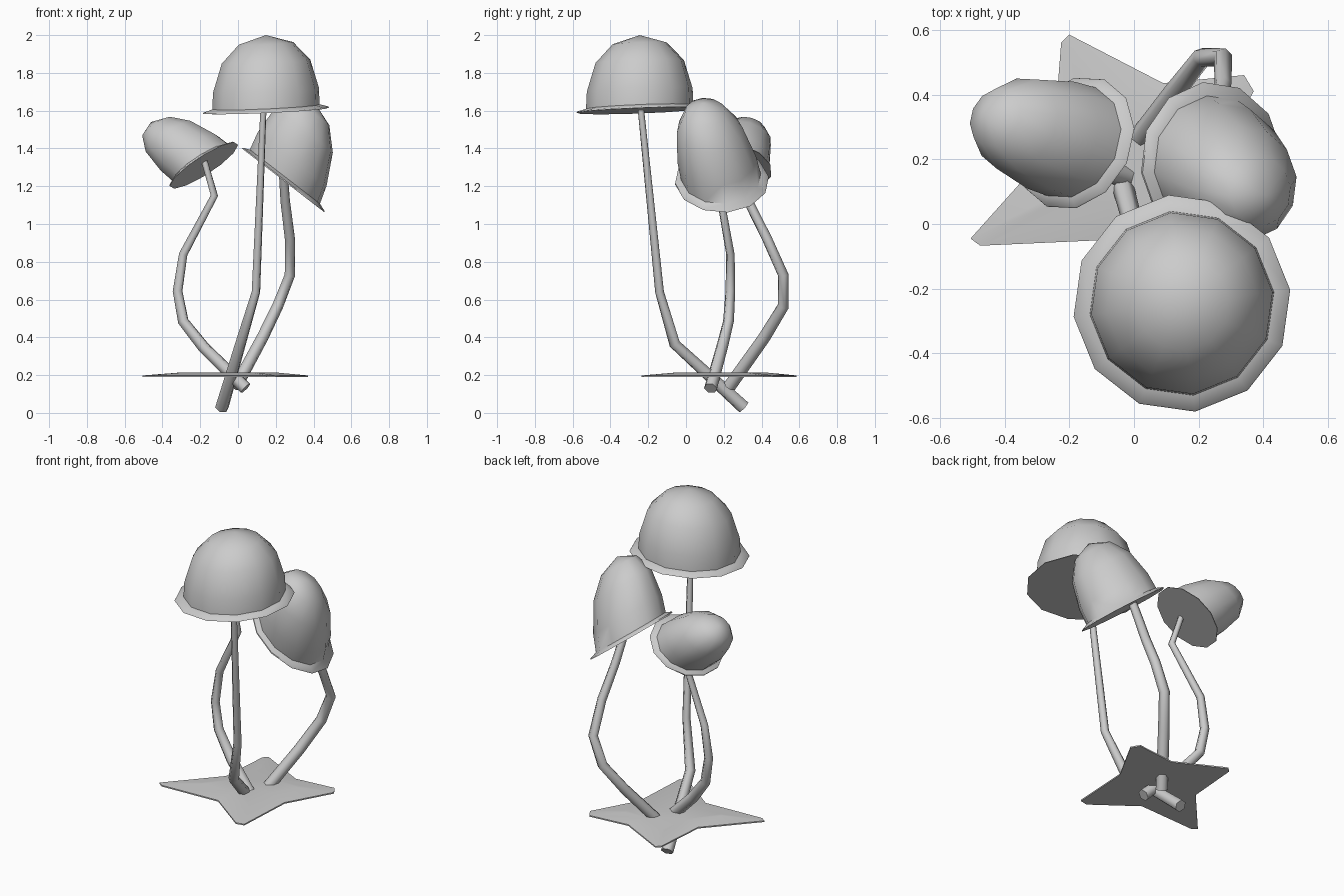
import bpy, bmesh, math
from mathutils import Vector

if "Cube" in bpy.data.objects:
    bpy.data.objects.remove(bpy.data.objects["Cube"])


def finish(name, bm, angle):
    bmesh.ops.recalc_face_normals(bm, faces=bm.faces)
    mesh = bpy.data.meshes.new(name)
    bm.to_mesh(mesh)
    bm.free()
    obj = bpy.data.objects.new(name, mesh)
    bpy.context.collection.objects.link(obj)
    shade(obj, angle)


def shade(obj, angle):
    bpy.ops.object.select_all(action='DESELECT')
    bpy.context.view_layer.objects.active = obj
    obj.select_set(True)
    bpy.ops.object.shade_smooth_by_angle(angle=math.radians(angle))


# Cap: brim and dome rings, leaned and sheared by two rim vectors and an axis
CAP_PROFILE = [(1, 0), (.99, .015), (.85, .05), (.837, .275), (.70, .65), (.43, .89)]


def cap(name, centre, u, v, axis, sides=12, phase=math.radians(7)):
    centre, u, v, axis = map(Vector, (centre, u, v, axis))
    bm = bmesh.new()
    rings = []
    for r, h in CAP_PROFILE:
        angles = [phase + math.tau * i / sides for i in range(sides)]
        rings.append([bm.verts.new(centre + axis * h + r * (u * math.cos(a) + v * math.sin(a)))
                      for a in angles])
    for low, high in zip(rings, rings[1:]):
        for i in range(sides):
            j = (i + 1) % sides
            bm.faces.new((low[i], low[j], high[j], high[i]))
    apex = bm.verts.new(centre + axis)
    for i in range(sides):
        bm.faces.new((rings[-1][i], rings[-1][(i + 1) % sides], apex))
    bm.faces.new(rings[0][::-1])
    finish(name, bm, 50)


# Stem: six-sided tapered tube along a bent path
def stem(name, path, r_base, r_top):
    curve = bpy.data.curves.new(name, 'CURVE')
    curve.dimensions = '3D'
    curve.bevel_depth = 1
    curve.bevel_resolution = 1
    curve.use_fill_caps = True
    spline = curve.splines.new('POLY')
    spline.points.add(len(path) - 1)
    for i, (point, co) in enumerate(zip(spline.points, path)):
        point.co = (*co, 1)
        point.radius = r_base + (r_top - r_base) * i / (len(path) - 1)
    obj = bpy.data.objects.new(name, curve)
    bpy.context.collection.objects.link(obj)
    bpy.ops.object.select_all(action='DESELECT')
    bpy.context.view_layer.objects.active = obj
    obj.select_set(True)
    bpy.ops.object.convert(target='MESH')
    shade(bpy.context.object, 65)


# Ground patch: four-pointed slab with a slightly raised middle
def ground_patch():
    outline = [(-.505, -.045), (-.475, -.067), (-.10, -.05), (.15, -.235), (.20, -.225),
               (.22, .14), (.37, .41), (.34, .46), (.09, .435), (-.20, .585),
               (-.225, .56), (-.25, .24)]
    mid = Vector((-.03, .2))
    bm = bmesh.new()
    rings = []
    for scale, z in ((1, .19), (1, .198), (.55, .215)):
        pts = [mid + (Vector(p) - mid) * scale for p in outline]
        rings.append([bm.verts.new((p.x, p.y, z)) for p in pts])
    n = len(outline)
    for low, high in zip(rings, rings[1:]):
        for i in range(n):
            j = (i + 1) % n
            bm.faces.new((low[i], low[j], high[j], high[i]))
    bm.faces.new(rings[0][::-1])
    bm.faces.new(rings[-1])
    finish("ground_patch", bm, 40)


ground_patch()

cap("tall_cap", (.148, -.245, 1.60), (.337, 0, .015), (0, .337, .013), (0, 0, .40))
cap("right_cap", (.24, .19, 1.23), (.22, 0, -.17), (0, .25, 0), (.168, -.10, .41))
cap("left_cap", (-.18, .25, 1.31), (.18, .02, .115), (.02, .205, -.045), (-.28, .09, .23))

stem("tall_stem", [(-.085, .305, .03), (.013, -.06, .365), (.095, -.14, .64),
                   (.135, -.24, 1.62)], .037, .017)
stem("right_stem", [(-.01, .23, .14), (.13, .415, .40), (.21, .515, .565), (.275, .515, .73),
                    (.275, .43, .92), (.25, .33, 1.12), (.24, .26, 1.27)], .034, .024)
stem("left_stem", [(.04, .13, .13), (-.18, .19, .345), (-.29, .225, .485), (-.32, .235, .645),
                   (-.29, .235, .84), (-.125, .18, 1.15), (-.18, .20, 1.34)], .036, .017)
